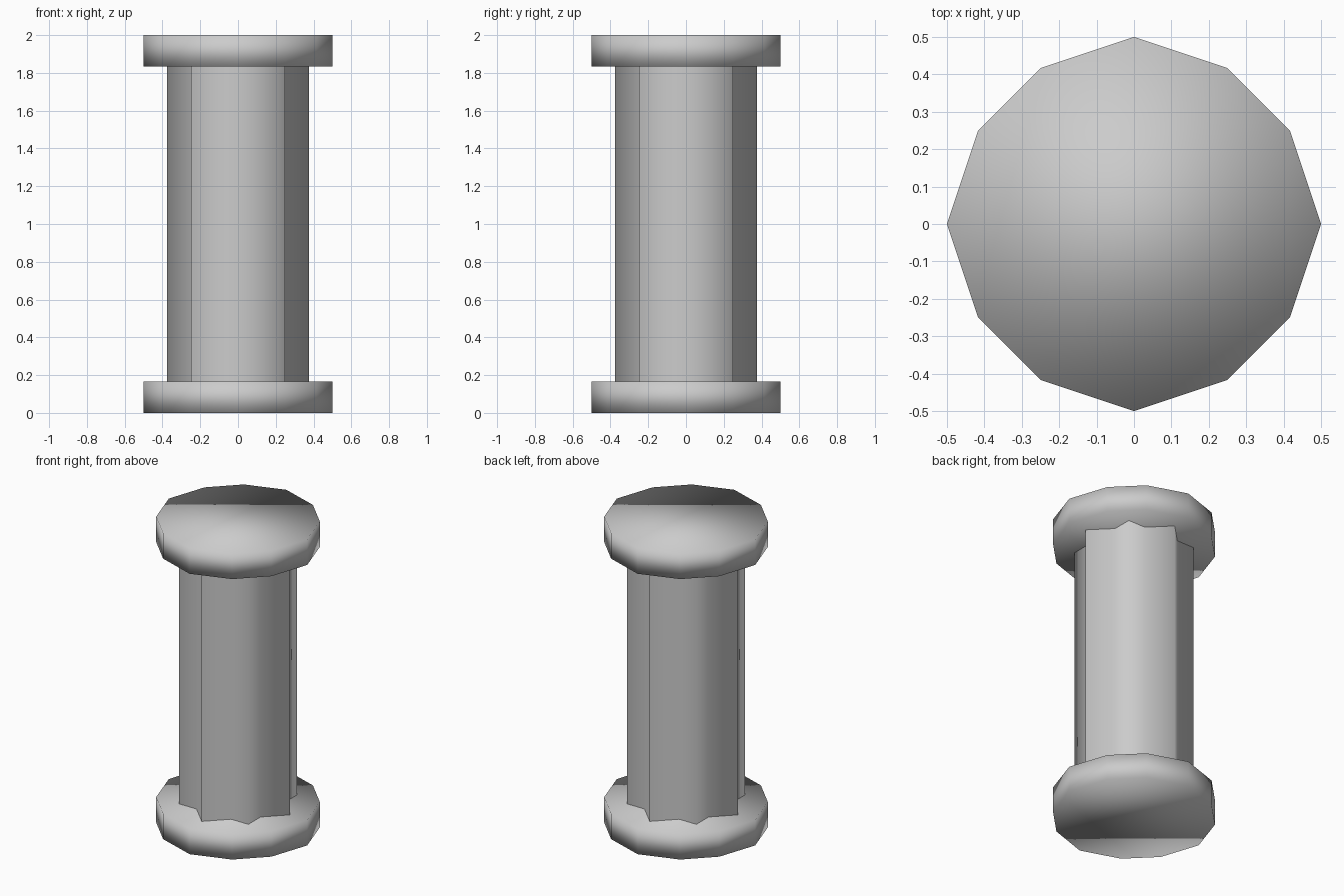
import bpy
import bmesh

cube = bpy.data.objects.get("Cube")
if cube:
    bpy.data.objects.remove(cube, do_unlink=True)

UNIT = 1 / 12  # the outlines sit on a grid of twelfths

stone = bpy.data.materials.new("light_grey")
stone.use_nodes = True
GREY = (0.6, 0.6, 0.6, 1)
stone.diffuse_color = GREY
stone.node_tree.nodes["Principled BSDF"].inputs["Base Color"].default_value = GREY


def ring(quarter):
    """Repeat a quarter outline four times around z."""
    points, turn = [], list(quarter)
    for _ in range(4):
        points += turn
        turn = [(-y, x) for x, y in turn]
    return points


def prism(name, quarter, bottom, top, capped):
    """Smooth-shaded upright prism, closed or open at the ends."""
    bm = bmesh.new()
    outline = ring(quarter)
    low, high = [[bm.verts.new((x * UNIT, y * UNIT, z * UNIT)) for x, y in outline]
                 for z in (bottom, top)]
    count = len(outline)
    for i in range(count):
        j = (i + 1) % count
        bm.faces.new((low[i], low[j], high[j], high[i]))
    if capped:
        bm.faces.new(high)
        bm.faces.new(low[::-1])
    for face in bm.faces:
        face.smooth = True
    mesh = bpy.data.meshes.new(name)
    bm.to_mesh(mesh)
    bm.free()
    mesh.materials.append(stone)
    obj = bpy.data.objects.new(name, mesh)
    bpy.context.collection.objects.link(obj)
    return obj


# Round twelve-sided slabs at both ends
slab = [(6, 0), (5, 3), (3, 5)]
prism("base_slab", slab, 0, 2, True)
prism("top_slab", slab, 22, 24, True)

# Eight-pointed star shaft between them
star = [(4.5, 0), (3, 1.5), (3, 3), (1.5, 3)]
prism("shaft", star, 2, 22, False)
